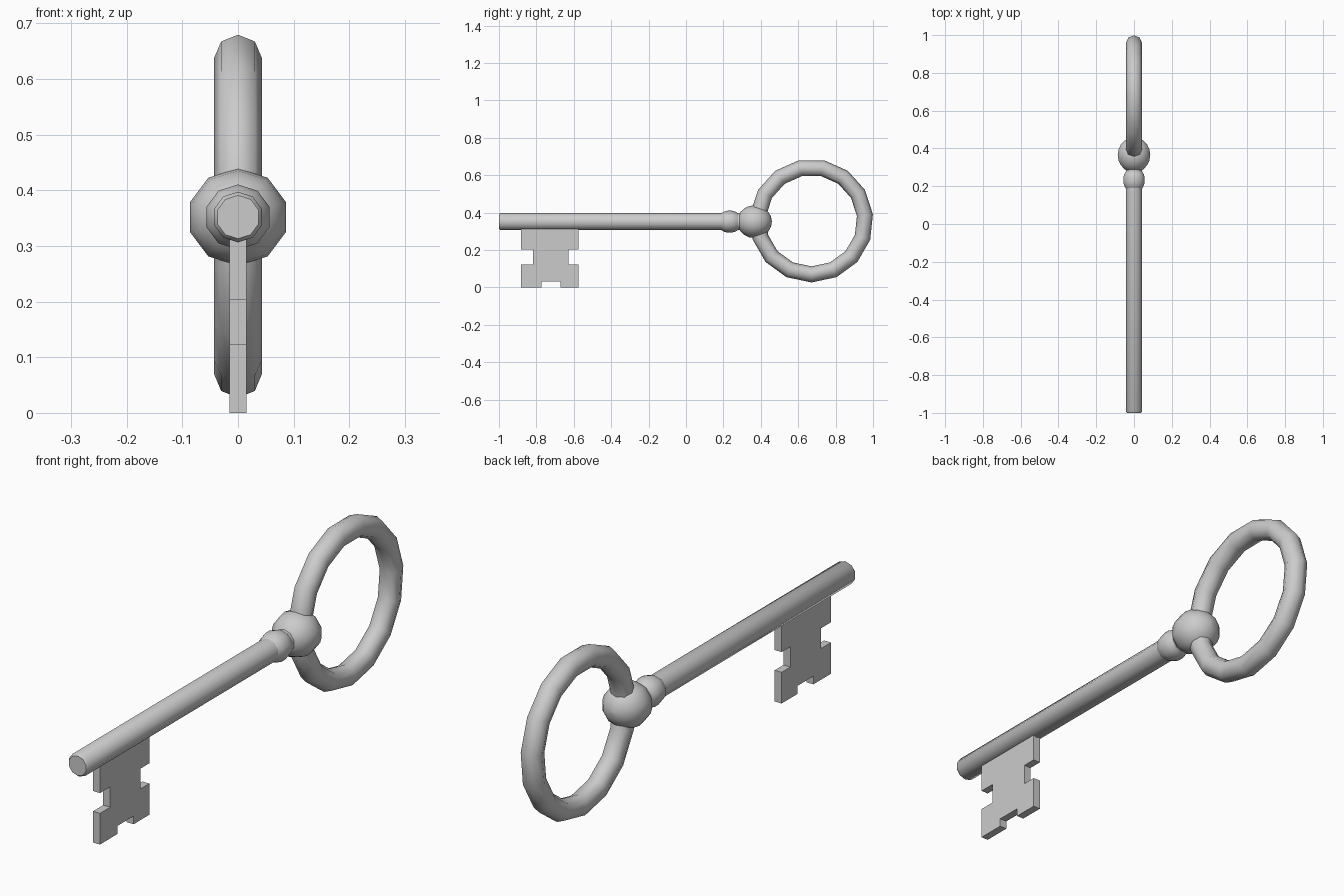
import bpy, bmesh
from math import sin, cos, pi, radians

if "Cube" in bpy.data.objects:
    bpy.data.objects.remove(bpy.data.objects["Cube"])

AXIS_Z = 0.352


def finish(name, bm, angle=50):
    bmesh.ops.recalc_face_normals(bm, faces=bm.faces[:])
    me = bpy.data.meshes.new(name)
    bm.to_mesh(me)
    bm.free()
    ob = bpy.data.objects.new(name, me)
    bpy.context.collection.objects.link(ob)
    bpy.ops.object.select_all(action='DESELECT')
    ob.select_set(True)
    bpy.context.view_layer.objects.active = ob
    if angle:
        bpy.ops.object.shade_smooth_by_angle(angle=radians(angle))
    return ob


def skin(bm, rings, closed=False):
    n = len(rings[0])
    pairs = list(zip(rings, rings[1:])) + ([(rings[-1], rings[0])] if closed else [])
    for a, b in pairs:
        for i in range(n):
            j = (i + 1) % n
            bm.faces.new((a[i], a[j], b[j], b[i]))
    if not closed:
        bm.faces.new(rings[0])
        bm.faces.new(rings[-1])


def lathe(name, profile, sides=10, sx=1.0):
    """Turn (y, radius) points around the key's long axis."""
    bm = bmesh.new()
    rings = [[bm.verts.new((sx * r * sin(2 * pi * k / sides), y,
                            AXIS_Z + r * cos(2 * pi * k / sides)))
              for k in range(sides)] for y, r in profile]
    skin(bm, rings)
    return finish(name, bm)


# Shaft with a small chamfer at the tip
lathe("shaft", [(-1.0, 0.039), (-0.992, 0.0455), (0.36, 0.0455)])

# Rounded collar
lathe("collar", [(0.187, 0.044), (0.204, 0.054), (0.222, 0.0585),
                 (0.245, 0.0585), (0.263, 0.054), (0.279, 0.044)], sx=1.02)

# Ball joining shaft and ring
lathe("ball", [(0.366 - 0.093 * cos(pi * t / 10), 0.0875 * sin(pi * t / 10))
               if 0 < t < 10 else (0.366 - 0.093 * cos(pi * t / 10), 0.002)
               for t in range(11)], sx=1.035)

# Ring handle: 15 segments, 8-sided tube
bm = bmesh.new()
rings = []
for s in range(15):
    a = -pi / 2 + 2 * pi * s / 15
    ring = []
    for k in range(8):
        t = 2 * pi * k / 8
        r = 0.287 + 0.043 * cos(t)
        ring.append(bm.verts.new((0.043 * sin(t), 0.671 + r * cos(a), 0.357 + r * sin(a))))
    rings.append(ring)
skin(bm, rings, closed=True)
finish("ring_handle", bm)

# Notched bit: flat outline (y, z) extruded in x
outline = [(-0.882, 0.33), (-0.882, 0.203), (-0.818, 0.203), (-0.818, 0.123),
           (-0.882, 0.123), (-0.882, 0), (-0.772, 0), (-0.772, 0.032),
           (-0.672, 0.032), (-0.672, 0), (-0.574, 0), (-0.574, 0.123),
           (-0.629, 0.123), (-0.629, 0.203), (-0.574, 0.203), (-0.574, 0.33)]
bm = bmesh.new()
skin(bm, [[bm.verts.new((x, y, z)) for y, z in outline] for x in (-0.0153, 0.0153)])
finish("bit", bm, angle=None)
